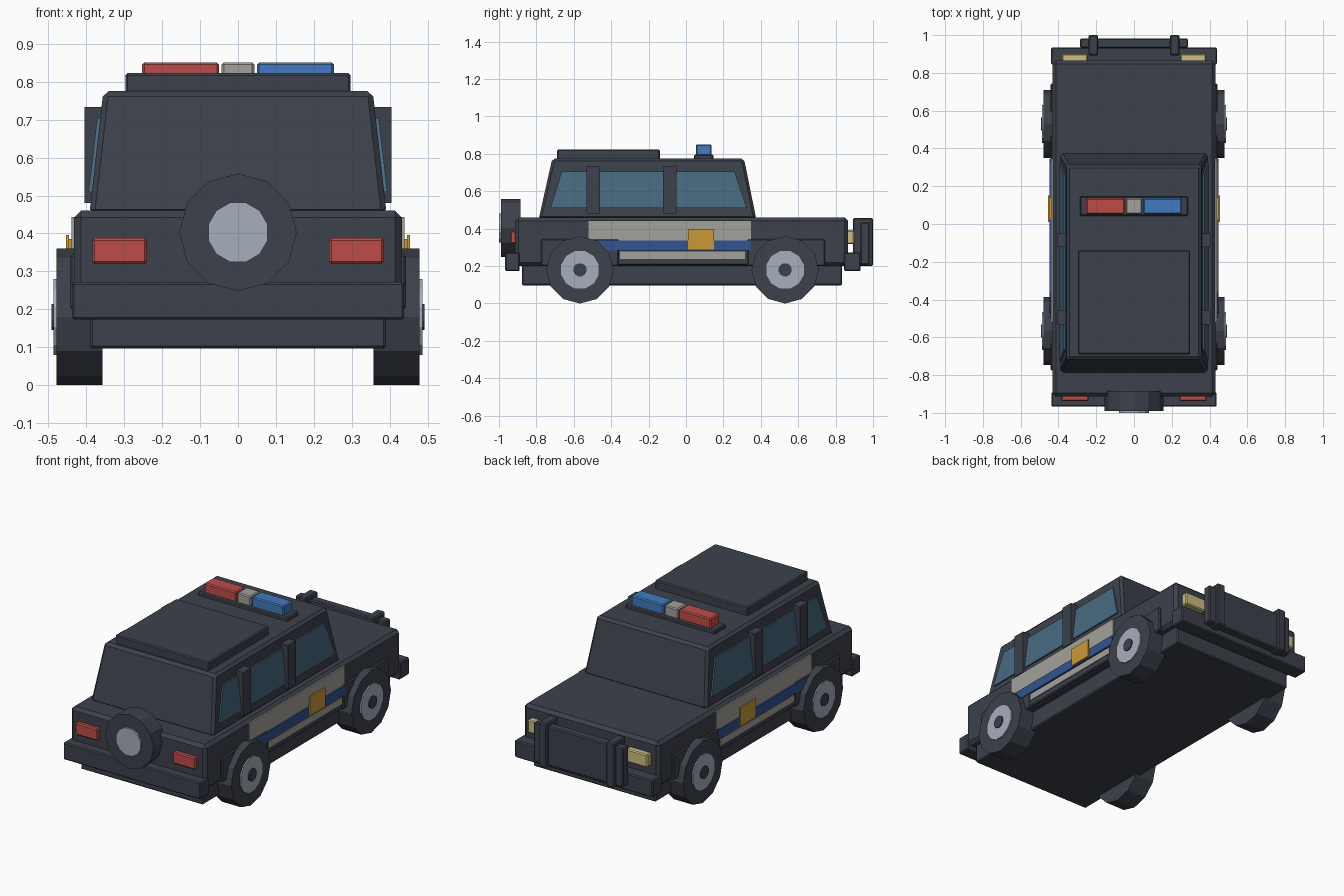
import bpy, bmesh, math
from mathutils import Matrix

old = bpy.data.objects.get("Cube")
if old:
    bpy.data.objects.remove(old, do_unlink=True)


def material(name, r, g, b):
    # colours given as sRGB 0-255, stored as linear
    col = [(c / 255 / 12.92) if c < 11 else ((c / 255 + 0.055) / 1.055) ** 2.4 for c in (r, g, b)] + [1]
    m = bpy.data.materials.new(name)
    m.use_nodes = True
    m.diffuse_color = col
    m.node_tree.nodes["Principled BSDF"].inputs["Base Color"].default_value = col
    return m


DARK = material("dark slate", 60, 65, 75)
GLASS = material("window teal", 72, 106, 128)
RED = material("signal red", 190, 76, 72)
BLUE = material("signal blue", 66, 122, 192)
PALE = material("pale grey", 164, 161, 154)
NAVY = material("stripe blue", 50, 83, 145)
GOLD = material("badge gold", 202, 154, 54)
METAL = material("hub metal", 167, 174, 189)
LAMP = material("lamp cream", 205, 190, 130)


def finish(name, bm, mat, bevel=0):
    bmesh.ops.recalc_face_normals(bm, faces=bm.faces)
    me = bpy.data.meshes.new(name)
    bm.to_mesh(me)
    bm.free()
    me.materials.append(mat)
    ob = bpy.data.objects.new(name, me)
    bpy.context.collection.objects.link(ob)
    if bevel:
        mod = ob.modifiers.new("Edge", "BEVEL")
        mod.width = bevel
        mod.segments = 1
    return ob


def box(name, x, y, z, mat, bevel=0.006, top=None):
    """Box from (min, max) ranges; top gives other x and y ranges for the upper face."""
    bm = bmesh.new()
    bmesh.ops.create_cube(bm, size=1)
    for v in bm.verts:
        up = v.co.z > 0
        xr, yr = top if (top and up) else (x, y)
        v.co = (xr[v.co.x > 0], yr[v.co.y > 0], z[up])
    return finish(name, bm, mat, bevel)


def pair(name, x, y, z, mat, bevel=0.006, top=None):
    """Box on the +x side plus its mirror image."""
    def flip(r):
        return (-r[1], -r[0])
    box(name + "_left", x, y, z, mat, bevel, top)
    box(name + "_right", flip(x), y, z, mat, bevel, (flip(top[0]), top[1]) if top else None)


def disc(name, axis, radius, span, centre, mat, turn=0, bevel=0):
    """Twelve sided disc along x or y; span is its range on that axis."""
    bm = bmesh.new()
    bmesh.ops.create_cone(bm, cap_ends=True, segments=12, radius1=radius, radius2=radius,
                          depth=abs(span[1] - span[0]))
    mid = (span[0] + span[1]) / 2
    rot = Matrix.Rotation(math.pi / 2, 4, "Y" if axis == "x" else "X")
    loc = (mid, *centre) if axis == "x" else (centre[0], mid, centre[1])
    spin = Matrix.Rotation(math.radians(turn), 4, "Z")
    bmesh.ops.transform(bm, matrix=Matrix.Translation(loc) @ rot @ spin, verts=bm.verts)
    return finish(name, bm, mat, bevel)


# Main body
box("chassis", (-0.39, 0.39), (-0.877, 0.834), (0.097, 0.25), DARK)
box("lower_body", (-0.432, 0.432), (-0.913, 0.866), (0.2, 0.46), DARK, 0.018)
box("cabin", (-0.392, 0.392), (-0.788, 0.376), (0.45, 0.775), DARK, 0.014,
    ((-0.355, 0.355), (-0.715, 0.31)))
box("roof_rack", (-0.297, 0.297), (-0.69, -0.14), (0.765, 0.823), DARK)

# Side windows and pillars
pair("side_window", (0.37, 0.394), (-0.725, 0.325), (0.51, 0.705), GLASS, 0,
     ((0.345, 0.371), (-0.665, 0.26)))
for label, y in (("rear", -0.495), ("middle", -0.087)):
    pair(label + "_pillar", (0.33, 0.405), (y - 0.036, y + 0.036), (0.48, 0.733), DARK, 0)

# Fenders, side steps and painted stripes
for label, y in (("rear", -0.567), ("front", 0.535)):
    pair(label + "_fender", (0.40, 0.443), (y - 0.208, y + 0.208), (0.2, 0.345), DARK)
pair("side_step", (0.39, 0.438), (-0.37, 0.345), (0.205, 0.29), DARK)
pair("upper_stripe", (0.43, 0.439), (-0.52, 0.347), (0.337, 0.444), PALE, 0)
pair("middle_stripe", (0.438, 0.447), (-0.5, 0.345), (0.283, 0.338), NAVY, 0)
pair("middle_stripe_backing", (0.425, 0.44), (-0.49, 0.34), (0.285, 0.336), DARK, 0)
pair("lower_stripe", (0.436, 0.444), (-0.354, 0.316), (0.237, 0.277), PALE, 0)
pair("door_badge", (0.445, 0.454), (0.01, 0.15), (0.29, 0.396), GOLD, 0)
pair("door_badge_mount", (0.43, 0.446), (0.02, 0.14), (0.30, 0.386), GOLD, 0)

# Bumpers, lamps and push bar
box("rear_bumper", (-0.438, 0.438), (-0.967, -0.89), (0.173, 0.272), DARK)
box("front_bumper", (-0.44, 0.44), (0.845, 0.934), (0.173, 0.272), DARK)
pair("tail_lamp", (0.24, 0.384), (-0.938, -0.9), (0.32, 0.388), RED)
pair("head_lamp", (0.245, 0.382), (0.85, 0.9), (0.317, 0.392), LAMP)
box("push_bar_panel", (-0.286, 0.286), (0.932, 0.982), (0.208, 0.435), DARK)
pair("push_bar_post", (0.19, 0.24), (0.893, 1.0), (0.2, 0.457), DARK)

# Light bar
box("light_bar_base", (-0.286, 0.286), (0.043, 0.146), (0.765, 0.797), DARK)
for label, x, mat in (("red", (-0.253, -0.05), RED), ("centre", (-0.043, 0.043), PALE),
                      ("blue", (0.05, 0.253), BLUE)):
    box(label + "_light", x, (0.053, 0.137), (0.79, 0.851), mat)

# Wheels
for end, y in (("rear", -0.567), ("front", 0.53)):
    for side, s in (("left", 1), ("right", -1)):
        wheel = end + "_" + side
        c = (y, 0.18)
        disc(wheel + "_tyre", "x", 0.18, (s * 0.357, s * 0.479), c, DARK)
        disc(wheel + "_hub", "x", 0.104, (s * 0.45, s * 0.486), c, METAL, 15)
        disc(wheel + "_hub_cap", "x", 0.036, (s * 0.46, s * 0.492), c, DARK, 15)

# Spare wheel
disc("spare_tyre", "y", 0.155, (-0.99, -0.885), (0, 0.403), DARK)
disc("spare_hub", "y", 0.081, (-1.0, -0.95), (0, 0.403), METAL, 15)
